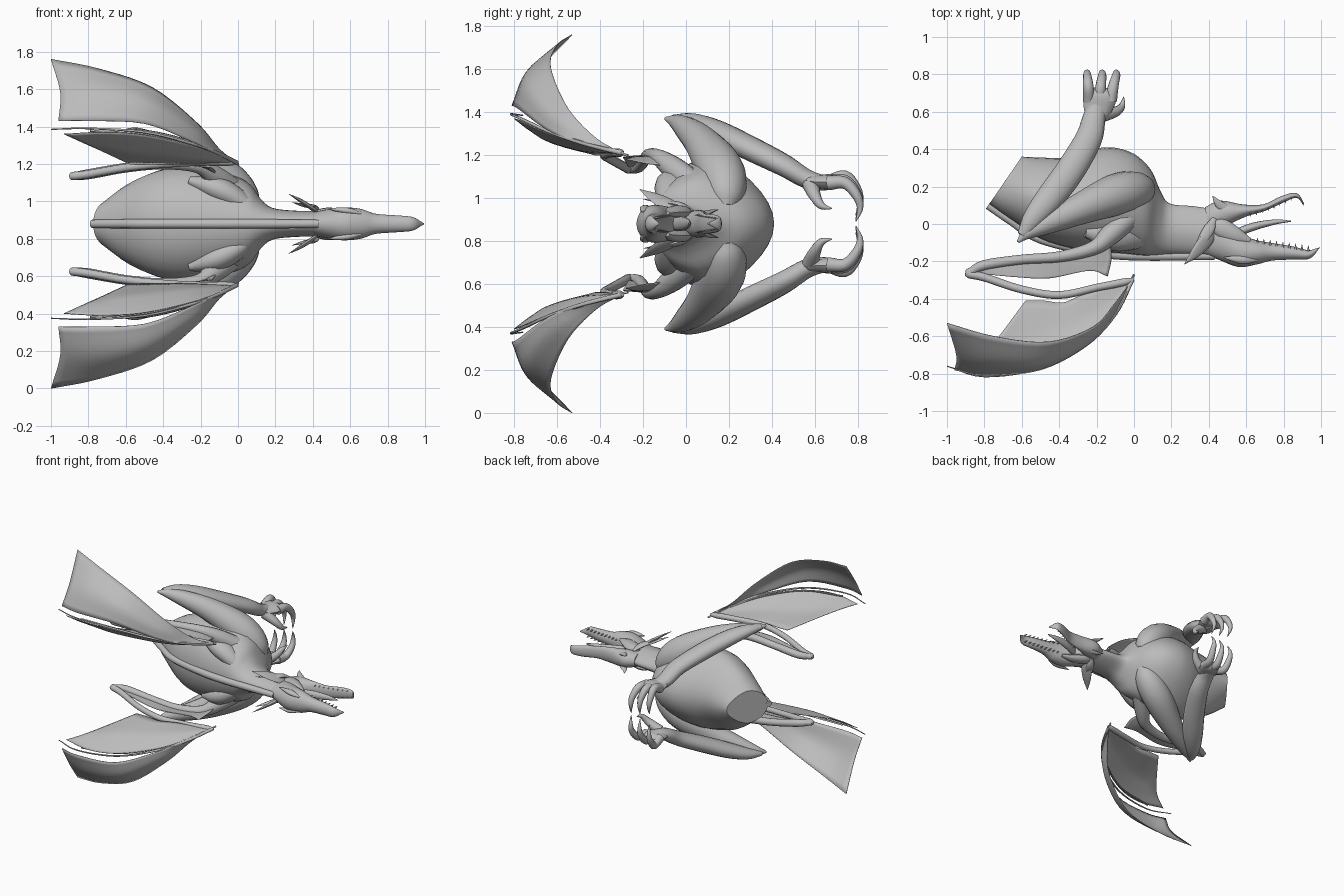
import bpy, bmesh, math
from mathutils import Vector

skin = bpy.data.materials.new("grey_skin")
skin.diffuse_color = (0.5, 0.5, 0.5, 1)
MID = 0.88   # height of the symmetry plane; part coordinates are relative to it


def smooth(pts, n):
    """Catmull-Rom resampling of points of any dimension, n steps per span."""
    p = [Vector(q) for q in pts]
    p = [p[0] * 2 - p[1]] + p + [p[-1] * 2 - p[-2]]
    out = []
    for i in range(1, len(p) - 2):
        a, b, c, d = p[i - 1:i + 3]
        for k in range(n):
            t = k / n
            out.append((b * 2 + (c - a) * t + (a * 2 - b * 5 + c * 4 - d) * t * t
                        + (b * 3 - a - c * 3 + d) * t ** 3) * 0.5)
    return out + [p[-2]]


def skin_rings(name, rings, closed=True, mirror=False, thick=0):
    bm = bmesh.new()
    vr = [[bm.verts.new(v) for v in r] for r in rings]
    m = len(vr[0])
    for a, b in zip(vr, vr[1:]):
        for j in range(m if closed else m - 1):
            k = (j + 1) % m
            bm.faces.new((a[j], a[k], b[k], b[j]))
    if closed:
        bm.faces.new(vr[0])
        bm.faces.new(vr[-1])
    bmesh.ops.recalc_face_normals(bm, faces=bm.faces)
    me = bpy.data.meshes.new(name)
    bm.to_mesh(me)
    bm.free()
    me.materials.append(skin)
    ob = bpy.data.objects.new(name, me)
    bpy.context.collection.objects.link(ob)
    ob.location.z = MID
    if thick:
        s = ob.modifiers.new("thickness", 'SOLIDIFY')
        s.thickness, s.offset = thick, 0
    if mirror:
        mod = ob.modifiers.new("mirror", 'MIRROR')
        mod.use_axis = (False, False, True)
        mod.use_mirror_merge = False
    bpy.ops.object.select_all(action='DESELECT')
    bpy.context.view_layer.objects.active = ob
    ob.select_set(True)
    bpy.ops.object.shade_smooth_by_angle(angle=math.radians(45))
    return ob


def trunk(name, sections, keel=0.0, n=4, sides=28):
    """Symmetric loft: each section is back x, y, belly x, y, half width; keel narrows the belly."""
    rings = []
    for s in smooth(sections, n):
        d, v = Vector((s[0], s[1], 0)), Vector((s[2], s[3], 0))
        rings.append([(d + v) / 2 + (d - v) / 2 * math.cos(a)
                      + Vector((0, 0, s[4] * math.sin(a) * (1 - keel * max(0, -math.cos(a)))))
                      for a in (2 * math.pi * i / sides for i in range(sides))])
    return skin_rings(name, rings)


def tube(name, pts, ref=(0, 0, 1), flat=1.0, mirror=True, n=5, sides=12):
    """Tapered limb through x, y, w, radius; flat scales it along ref."""
    q = smooth(pts, n)
    rings = []
    for i, s in enumerate(q):
        t = (q[min(i + 1, len(q) - 1)] - q[max(i - 1, 0)]).to_3d().normalized()
        side = t.cross(Vector(ref)).normalized()
        up = side.cross(t)
        r = max(s[3], 0.001)
        rings.append([s.to_3d() + side * r * math.cos(a) + up * r * flat * math.sin(a)
                      for a in (2 * math.pi * k / sides for k in range(sides))])
    return skin_rings(name, rings, mirror=mirror)


def membrane(name, curves):
    cols = [smooth(c, 5) for c in curves]
    rows = [smooth([c[i] for c in cols], 5) for i in range(len(cols[0]))]
    return skin_rings(name, rows, closed=False, mirror=True, thick=0.004)


# Body and neck, cut off flat at the tail
trunk("body", [
    (-.775, .105, -.60, .36, .125), (-.66, .025, -.49, .355, .215), (-.5, -.08, -.36, .355, .283),
    (-.34, -.13, -.24, .395, .31), (-.2, -.15, -.12, .41, .30), (-.06, -.16, 0, .375, .265),
    (.04, -.17, .09, .29, .21), (.10, -.17, .14, .18, .135), (.18, -.165, .19, .11, .085),
    (.3, -.165, .32, .095, .07), (.43, -.17, .45, .075, .068)], keel=.28)
tube("spine_ridge", [(-.78, .10, 0, .022), (-.66, .02, 0, .024), (-.5, -.08, 0, .025),
     (-.2, -.15, 0, .026), (.04, -.17, 0, .026), (.43, -.17, 0, .022)], mirror=False)
tube("shoulder_blade", [(.12, -.09, .05, .02), (0, -.07, .13, .07), (-.12, -.06, .19, .08),
     (-.26, -.04, .23, .03)], flat=.8)

# Head with open jaws
trunk("upper_head", [
    (.37, -.16, .38, .06, .055), (.45, -.19, .48, .02, .075), (.56, -.23, .56, -.05, .088),
    (.66, -.215, .65, -.085, .08), (.74, -.195, .73, -.1, .054), (.85, -.19, .85, -.12, .045),
    (.94, -.185, .93, -.14, .036), (.995, -.125, .975, -.13, .006)])
trunk("lower_jaw", [
    (.40, -.05, .38, .09, .05), (.49, -.01, .46, .125, .064), (.6, .04, .58, .105, .058),
    (.7, .07, .69, .105, .047), (.8, .115, .79, .15, .042), (.87, .14, .87, .165, .03),
    (.905, .10, .91, .11, .004)])
tube("tongue", [(.48, -.08, 0, .02), (.62, -.02, 0, .022), (.75, .01, 0, .014), (.84, .015, 0, .003)],
     mirror=False, flat=1.5)
tube("ear", [(.44, -.02, .04, .012), (.4, -.07, .08, .04), (.34, -.14, .12, .034), (.27, -.215, .16, .002)],
     ref=(.6, 0, .8), flat=.3)
tube("ear_lobe", [(.43, .03, .06, .012), (.4, -.03, .09, .03), (.35, -.11, .10, .022), (.29, -.2, .115, .002)],
     flat=.4)
tube("jaw_spike", [(.5, .07, .04, .03), (.45, .11, .055, .02), (.42, .15, .065, .002)], flat=.5)
tube("cheek", [(.62, -.09, .05, .015), (.54, -.06, .055, .045), (.46, -.02, .055, .05), (.4, .0, .06, .01)],
     flat=.6)
tube("brow", [(.66, -.19, .055, .01), (.58, -.19, .07, .025), (.48, -.18, .08, .003)], flat=.7)

# Teeth along both jaws
for i in range(9):
    x = .66 + i * .034
    y = -.095 - .04 * i / 8
    tube("upper_tooth", [(x, y - .01, .036 - .001 * i, .008), (x, y + .02, .036 - .001 * i, .001)],
         ref=(1, 0, 0), n=1, sides=5)
for i in range(8):
    x = .62 + i * .031
    y = .06 + .085 * (i / 7) ** 1.2
    tube("lower_tooth", [(x, y + .01, .04 - .002 * i, .007), (x + .005, y - .02, .04 - .002 * i, .001)],
         ref=(1, 0, 0), n=1, sides=5)

# Legs
tube("thigh", [(.08, .185, .07, .04), (.04, .185, .125, .085), (-.03, .175, .2, .108), (-.13, .145, .275, .108),
     (-.3, .075, .375, .082), (-.46, .005, .44, .058), (-.57, -.05, .475, .032), (-.62, -.095, .49, .008)],
     sides=16)
tube("shin", [(-.6, -.06, .49, .025), (-.54, .03, .475, .055), (-.45, .14, .43, .074),
     (-.345, .28, .36, .078), (-.245, .45, .275, .072), (-.215, .56, .21, .062),
     (-.195, .64, .19, .05), (-.18, .69, .19, .03)], flat=.72, sides=16)
tube("palm", [(-.215, .55, .21, .045), (-.195, .62, .195, .078), (-.18, .69, .195, .085), (-.175, .73, .19, .03)],
     flat=.42)
for a, b, w in ((-.24, -.25, .02), (-.185, -.17, .0), (-.125, -.095, -.01)):
    tube("finger", [(a, .66, .19, .034), ((a + b) / 2, .74, .2 + w, .028), (b, .795, .14 + w, .022),
         (b, .81, .08 + w, .014), (b + .01, .79, .02 + w, .002)], ref=(1, 0, 0))
tube("thumb", [(-.18, .58, .185, .04), (-.10, .6, .13, .028), (-.065, .63, .085, .018), (-.055, .68, .07, .002)])

# Wing arm
tube("wing_upper_arm", [(-.02, .04, .18, .06), (-.13, -.06, .26, .055), (-.22, -.13, .31, .038),
     (-.4, -.175, .32, .029), (-.6, -.19, .3, .026), (-.8, -.22, .265, .027), (-.88, -.26, .255, .02)])
tube("wing_forearm", [(-.84, -.235, .26, .016), (-.885, -.265, .255, .022), (-.8, -.285, .265, .022),
     (-.6, -.35, .3, .021), (-.4, -.38, .32, .021), (-.2, -.34, .33, .02), (-.05, -.31, .33, .02),
     (0, -.295, .33, .008)])

# Long wing fingers
bone = [(-.01, -.3, .33), (-.1, -.48, .375), (-.25, -.64, .43), (-.5, -.77, .49),
        (-.8, -.815, .51), (-1, -.76, .505)]
tube("wing_finger", [p + (.012 - .0018 * i,) for i, p in enumerate(bone)], sides=8)
tube("wing_second_finger", [(x + .01, y + .03, w - .012, .006) for x, y, w in bone[:-1]], sides=8)

# Wing skins
membrane("outer_wing_skin", [
    [(-.01, -.3, .33), (-.1, -.49, .37), (-.25, -.65, .44), (-.5, -.78, .535), (-.8, -.81, .55), (-.96, -.78, .55)],
    [(-.01, -.3, .33), (-.1, -.45, .39), (-.23, -.62, .5), (-.48, -.74, .65), (-.76, -.74, .71), (-.95, -.7, .70)],
    [(-.01, -.3, .33), (-.1, -.42, .4), (-.22, -.55, .54), (-.46, -.63, .73), (-.75, -.6, .83), (-1, -.53, .88)]])
membrane("inner_wing_skin", [
    [(-.02, -.3, .33), (-.1, -.47, .37), (-.25, -.63, .42), (-.5, -.76, .475), (-.72, -.8, .49), (-.93, -.77, .48)],
    [(-.02, -.3, .33), (-.11, -.44, .35), (-.26, -.575, .38), (-.48, -.68, .415), (-.67, -.72, .43), (-.82, -.71, .43)],
    [(-.03, -.31, .33), (-.12, -.41, .335), (-.27, -.51, .345), (-.45, -.59, .365), (-.62, -.63, .38), (-.73, -.61, .39)],
    [(-.04, -.31, .33), (-.15, -.34, .325), (-.28, -.38, .32), (-.38, -.42, .32), (-.48, -.41, .32), (-.58, -.41, .32)]])
membrane("arm_wing_skin", [
    [(-.13, -.08, .27), (-.22, -.13, .31), (-.4, -.175, .32), (-.6, -.195, .3), (-.82, -.235, .263)],
    [(-.12, -.18, .28), (-.22, -.21, .31), (-.42, -.235, .315), (-.62, -.245, .297), (-.83, -.25, .262)],
    [(-.14, -.28, .30), (-.24, -.25, .31), (-.45, -.29, .31), (-.62, -.285, .297), (-.83, -.265, .26)]])
